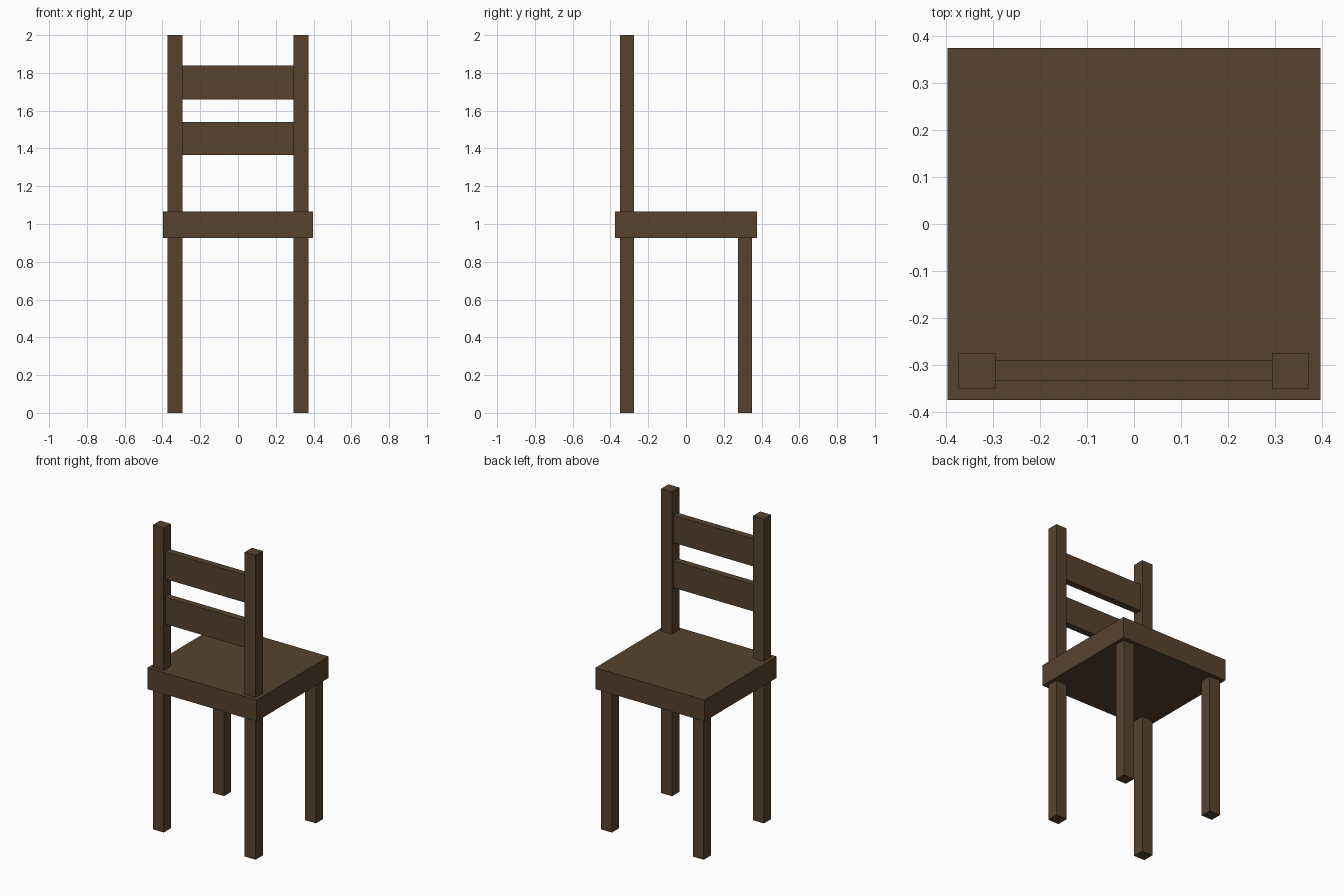
import bpy

if "Cube" in bpy.data.objects:
    bpy.data.objects.remove(bpy.data.objects["Cube"])

wood = bpy.data.materials.new("dark brown wood")
wood.diffuse_color = (0.097, 0.055, 0.027, 1.0)
wood.use_nodes = True
wood.node_tree.nodes["Principled BSDF"].inputs["Base Color"].default_value = wood.diffuse_color


def box(name, x, y, z):
    """Axis-aligned box from (min, max) ranges."""
    spans = (x, y, z)
    bpy.ops.mesh.primitive_cube_add(size=1, location=[(a + b) / 2 for a, b in spans])
    obj = bpy.context.object
    obj.name = name
    obj.scale = [b - a for a, b in spans]
    bpy.ops.object.transform_apply(location=False, rotation=False, scale=True)
    obj.data.materials.append(wood)
    return obj


SEAT_BOTTOM, SEAT_TOP = 0.925, 1.065

# Seat slab
box("seat", (-0.397, 0.397), (-0.375, 0.375), (SEAT_BOTTOM, SEAT_TOP))

# Legs; the pair on the -y side continues above the seat as backrest posts
for side, x in (("left", (-0.374, -0.295)), ("right", (0.294, 0.373))):
    box(f"{side}_backrest_leg", x, (-0.35, -0.275), (0, SEAT_BOTTOM))
    box(f"{side}_backrest_post", x, (-0.35, -0.275), (SEAT_TOP, 2.0))
    box(f"{side}_short_leg", x, (0.276, 0.35), (0, SEAT_BOTTOM))

# Backrest slats between the posts
for name, z in (("lower_slat", (1.364, 1.54)), ("upper_slat", (1.66, 1.84))):
    box(name, (-0.295, 0.294), (-0.334, -0.29), z)
